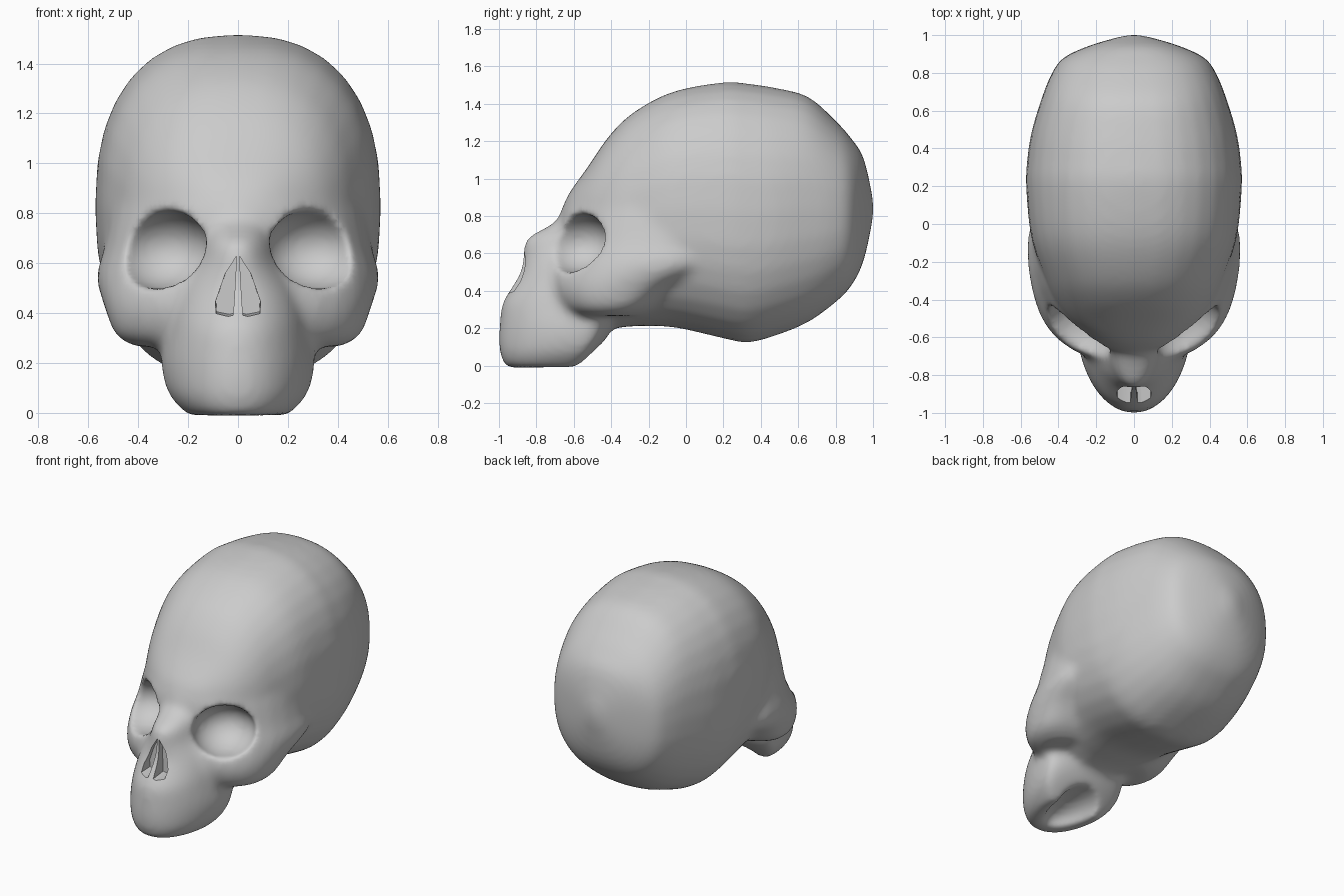
import bpy, bmesh, math
from mathutils import Matrix, Vector

old = bpy.data.objects.get("Cube")
if old:
    bpy.data.objects.remove(old, do_unlink=True)

SIDES = 32
STEPS = 4


def power(v, n):
    return math.copysign(abs(v) ** (2 / n), v)


def angles():
    return [2 * math.pi * i / SIDES for i in range(SIDES)]


def upright_ring(y, w, low, high, n=2.4):
    """Rounded box section across the head, at depth y."""
    mid, half = (low + high) / 2, (high - low) / 2
    return [(w * power(math.cos(a), n), y, mid + half * power(math.sin(a), n))
            for a in angles()]


def level_ring(z, w, front, mid, back, n):
    """Horizontal section, widest at depth mid."""
    ring = []
    for a in angles():
        s = power(math.sin(a), n)
        reach = back - mid if s > 0 else mid - front
        ring.append((w * power(math.cos(a), n), mid + reach * s, z))
    return ring


def ease(stations):
    """Smooth curve through the stations."""
    pts = [Vector(s) for s in stations]
    pts = [pts[0]] + pts + [pts[-1]]
    out = []
    for a, b, c, d in zip(pts, pts[1:], pts[2:], pts[3:]):
        for k in range(STEPS):
            t = k / STEPS
            out.append(b + (c - a) * (t / 2) + (a * 2 - b * 5 + c * 4 - d) * (t * t / 2)
                       + (b * 3 - a - c * 3 + d) * (t ** 3 / 2))
    return out + [pts[-1]]


def loft(bm, ring, stations):
    rows = [[bm.verts.new(p) for p in ring(*s)] for s in ease(stations)]
    for a, b in zip(rows, rows[1:]):
        for i in range(SIDES):
            j = (i + 1) % SIDES
            bm.faces.new((a[i], a[j], b[j], b[i]))
    bm.faces.new(rows[0])
    bm.faces.new(rows[-1])


def make_object(name, bm):
    bmesh.ops.recalc_face_normals(bm, faces=bm.faces[:])
    mesh = bpy.data.meshes.new(name)
    bm.to_mesh(mesh)
    bm.free()
    ob = bpy.data.objects.new(name, mesh)
    bpy.context.collection.objects.link(ob)
    return ob


def ellipsoid(bm, centre, radii, turn=0):
    m = (Matrix.Translation(centre) @ Matrix.Rotation(turn, 4, 'Z')
         @ Matrix.Diagonal((*radii, 1)))
    bmesh.ops.create_uvsphere(bm, u_segments=24, v_segments=16, radius=1, matrix=m)


bm = bmesh.new()

# Braincase: depth, half width, bottom, top
loft(bm, upright_ring, (
    (-.655, .05, .78, .86), (-.62, .18, .66, .93), (-.52, .33, .45, 1.07),
    (-.41, .42, .22, 1.23), (-.28, .475, .21, 1.355), (-.07, .545, .205, 1.465),
    (.2, .572, .145, 1.515), (.33, .567, .122, 1.508), (.48, .545, .16, 1.485),
    (.65, .495, .23, 1.44), (.79, .44, .33, 1.32), (.88, .375, .42, 1.22),
    (.95, .22, .56, 1.11), (1.003, .03, .8, .88)))

# Upper jaw rising into the nose: height, half width, front, middle, back, squareness
loft(bm, level_ring, (
    (-.012, .2, -.965, -.6, -.58, 2.2), (.06, .27, -.995, -.56, -.5, 2.1),
    (.14, .302, -1.003, -.52, -.43, 2), (.22, .308, -.998, -.5, -.39, 2),
    (.33, .29, -.985, -.5, -.35, 2), (.4, .28, -.945, -.5, -.3, 2),
    (.5, .25, -.885, -.5, -.3, 2), (.6, .18, -.87, -.5, -.3, 2),
    (.68, .15, -.855, -.5, -.3, 2), (.77, .14, -.7, -.5, -.3, 2),
    (.85, .1, -.66, -.5, -.3, 2)))

# Cheekbones, eye rims and brow, tapering back into the temples
loft(bm, level_ring, (
    (.265, .41, -.62, -.4, -.22, 2.2), (.31, .49, -.69, -.36, -.14, 2.3),
    (.42, .535, -.74, -.28, .02, 2.3), (.54, .568, -.73, -.12, .28, 2.2),
    (.65, .54, -.69, -.12, .25, 2.1), (.75, .52, -.68, -.12, .2, 2),
    (.83, .505, -.67, -.12, .15, 1.9), (.9, .48, -.63, -.12, .1, 1.9),
    (.97, .43, -.57, -.12, .0, 1.9)))
skull = make_object("skull", bm)

# Cutter for the eye sockets and the hollow palate
bm = bmesh.new()
for side in (-1, 1):
    ellipsoid(bm, (side * .305, -.585, .655), (.2, .21, .16), side * math.radians(28))
ellipsoid(bm, (0, -.5, -.01), (.15, .37, .12))
socket_cutter = make_object("socket_cutter", bm)

# Cutter for the two nostril slots
bm = bmesh.new()
for side in (-1, 1):
    outline = [(.015, .61), (.025, .38), (.045, .375), (.095, .385), (.098, .43), (.06, .54)]
    face = bm.faces.new([bm.verts.new((side * x, -1.1, z)) for x, z in outline])
    made = bmesh.ops.extrude_face_region(bm, geom=[face])["geom"]
    for v in made:
        if isinstance(v, bmesh.types.BMVert):
            v.co += Vector((-side * .01, .27, .02))
nostril_cutter = make_object("nostril_cutter", bm)


def add(kind, **settings):
    mod = skull.modifiers.new(kind.title(), kind)
    for key, value in settings.items():
        setattr(mod, key, value)


def cut(cutter):
    cutter.hide_render = True
    add('BOOLEAN', operation='DIFFERENCE', solver='EXACT', object=cutter)


# Blend the masses, carve, soften, then cut the crisp nostrils
add('REMESH', mode='VOXEL', voxel_size=.018)
add('SMOOTH', factor=.5, iterations=14)
cut(socket_cutter)
add('REMESH', mode='VOXEL', voxel_size=.018)
add('SMOOTH', factor=.5, iterations=10)
cut(nostril_cutter)

bpy.context.view_layer.update()
graph = bpy.context.evaluated_depsgraph_get()
solid = bpy.data.meshes.new_from_object(skull.evaluated_get(graph))
skull.modifiers.clear()
skull.data = solid
for cutter in (socket_cutter, nostril_cutter):
    bpy.data.objects.remove(cutter, do_unlink=True)

# Plain grey bone
bone = bpy.data.materials.new("bone_grey")
bone.use_nodes = True
colour = (.6, .6, .6, 1)
bone.diffuse_color = colour
shader = next(n for n in bone.node_tree.nodes if n.type == 'BSDF_PRINCIPLED')
shader.inputs["Base Color"].default_value = colour
solid.materials.clear()
solid.materials.append(bone)
for p in solid.polygons:
    p.material_index = 0

bpy.ops.object.select_all(action='DESELECT')
skull.select_set(True)
bpy.context.view_layer.objects.active = skull
bpy.ops.object.shade_smooth_by_angle(angle=math.radians(50))
